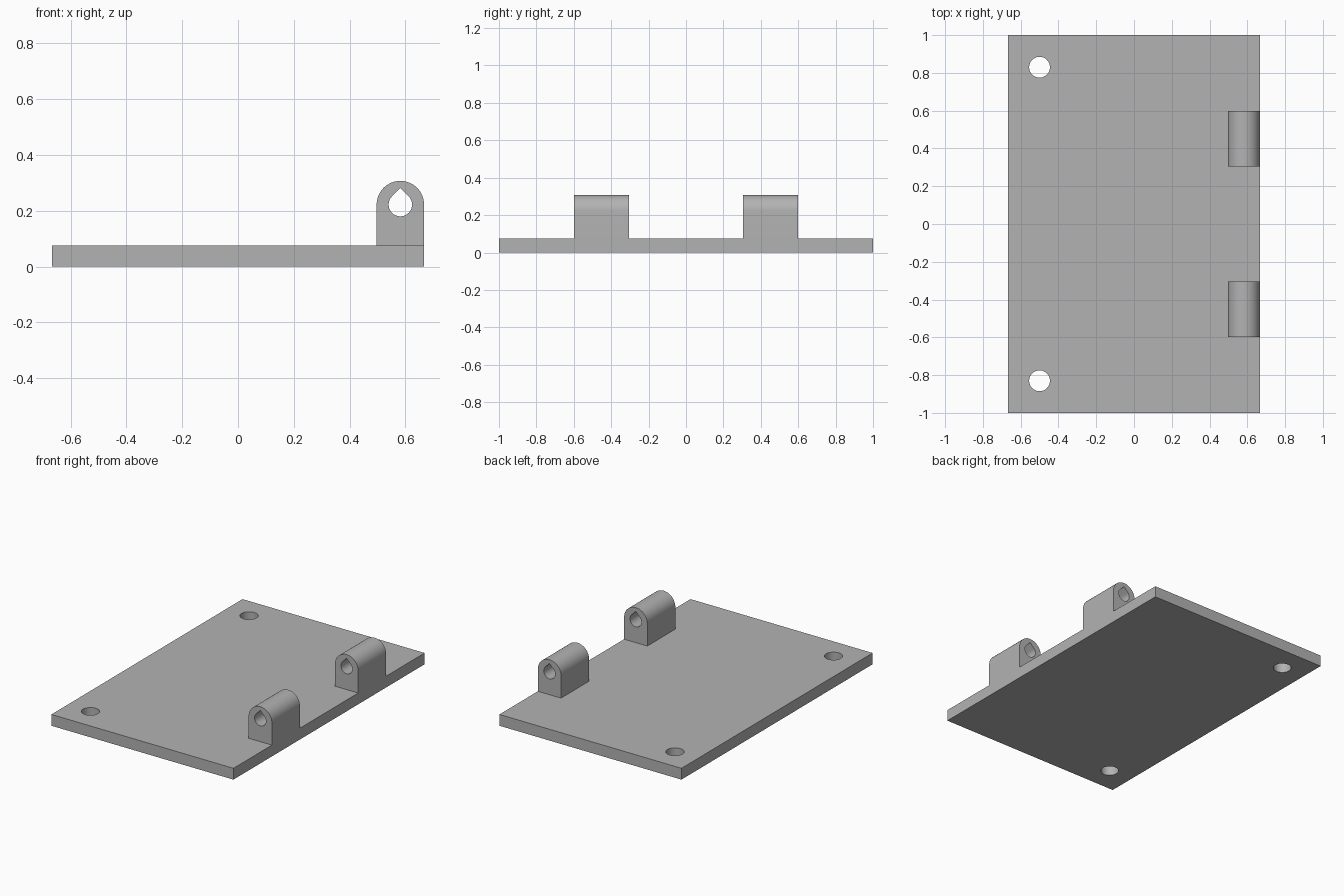
import bpy
import bmesh
from math import sin, cos, pi, radians
from mathutils import Vector

if "Cube" in bpy.data.objects:
    bpy.data.objects.remove(bpy.data.objects["Cube"])

HALF_X, HALF_Y, PLATE_H = 0.667, 1.0, 0.075
KNUCKLE_R, BORE_R, BORE_Z = 0.085, 0.042, 0.222
KNUCKLE_X = HALF_X - KNUCKLE_R

grey = bpy.data.materials.new("grey_plastic")
grey.use_nodes = True
colour = (0.45, 0.45, 0.45, 1)
grey.diffuse_color = colour
grey.node_tree.nodes["Principled BSDF"].inputs["Base Color"].default_value = colour


def arc(cx, cy, r, start, end, steps):
    """Points on an arc, angles in degrees, both ends included."""
    angles = [radians(start + (end - start) * i / steps) for i in range(steps + 1)]
    return [(cx + r * cos(a), cy + r * sin(a)) for a in angles]


def extrude_profile(name, loops, to_3d, depth):
    """Fill an outline with holes and extrude it into a closed solid."""
    bm = bmesh.new()
    for loop in loops:
        verts = [bm.verts.new(to_3d(u, v)) for u, v in loop]
        for a, b in zip(verts, verts[1:] + verts[:1]):
            bm.edges.new((a, b))
    bmesh.ops.triangle_fill(bm, edges=bm.edges[:], use_beauty=True)
    result = bmesh.ops.extrude_face_region(bm, geom=bm.faces[:], use_keep_orig=True)
    moved = [g for g in result["geom"] if isinstance(g, bmesh.types.BMVert)]
    bmesh.ops.translate(bm, verts=moved, vec=Vector(depth))
    bmesh.ops.recalc_face_normals(bm, faces=bm.faces[:])
    mesh = bpy.data.meshes.new(name)
    bm.to_mesh(mesh)
    bm.free()
    mesh.materials.append(grey)
    obj = bpy.data.objects.new(name, mesh)
    bpy.context.collection.objects.link(obj)
    bpy.ops.object.select_all(action="DESELECT")
    obj.select_set(True)
    bpy.context.view_layer.objects.active = obj
    bpy.ops.object.shade_smooth_by_angle(angle=radians(30))
    return obj


# Base plate with two screw holes
outline = [(-HALF_X, -HALF_Y), (HALF_X, -HALF_Y), (HALF_X, HALF_Y), (-HALF_X, HALF_Y)]
holes = [arc(-0.5, y, 0.055, 0, 360, 48)[:-1] for y in (-0.83, 0.83)]
extrude_profile("base_plate", [outline] + holes,
                lambda u, v: (u, v, 0), (0, 0, PLATE_H))

# Hinge knuckles: round-topped blocks with a teardrop bore
block = arc(KNUCKLE_X, BORE_Z, KNUCKLE_R, 0, 180, 32)
block += [(KNUCKLE_X - KNUCKLE_R, PLATE_H), (HALF_X, PLATE_H)]
bore = arc(KNUCKLE_X, BORE_Z, BORE_R, 135, 405, 36)
bore.append((KNUCKLE_X, BORE_Z + BORE_R * 2 ** 0.5))
for name, side in (("front_knuckle", -1), ("back_knuckle", 1)):
    extrude_profile(name, [block, bore],
                    lambda u, v: (u, side * 0.305, v), (0, side * 0.293, 0))
